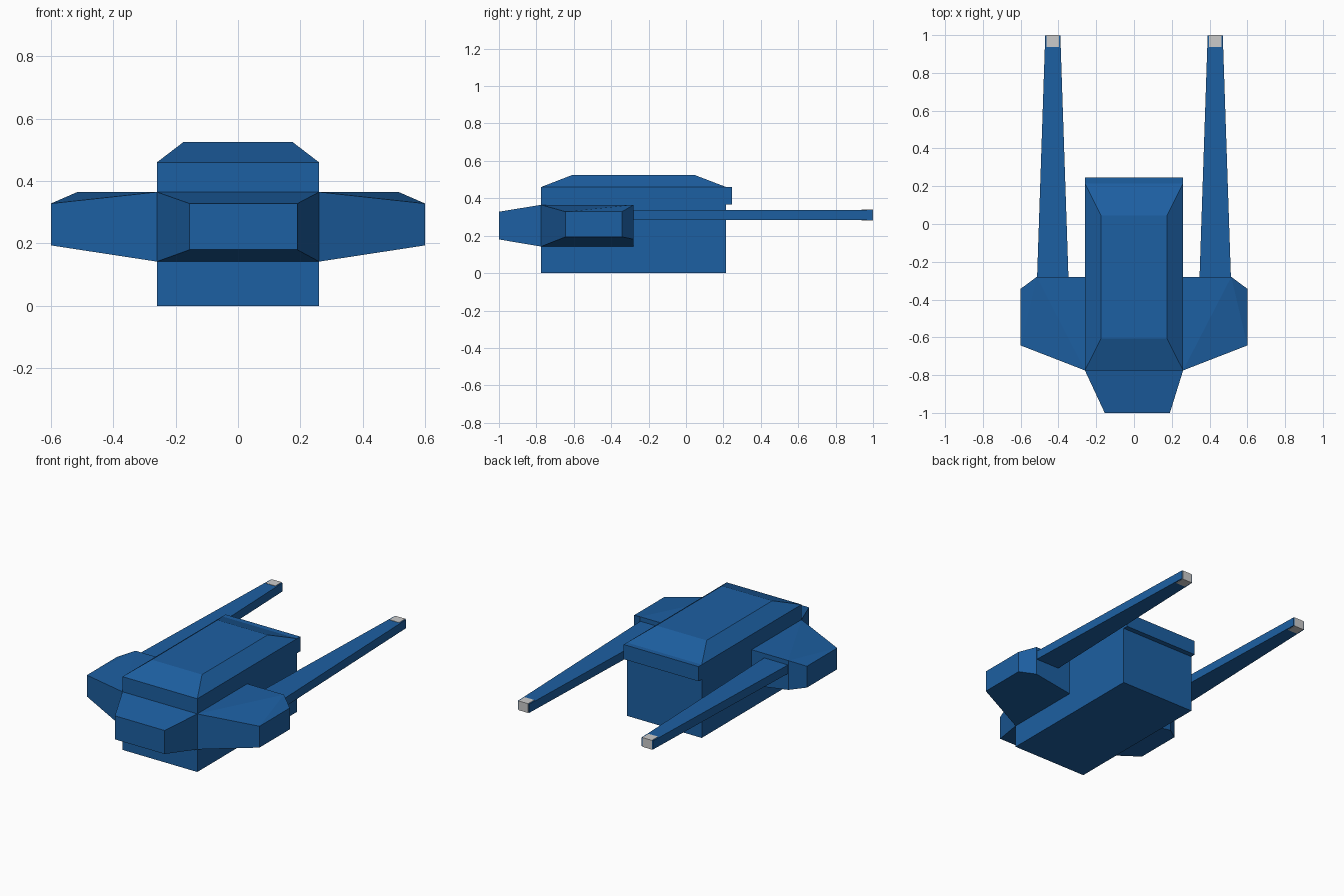
import bpy, bmesh, math

if "Cube" in bpy.data.objects:
    bpy.data.objects.remove(bpy.data.objects["Cube"])

blue = bpy.data.materials.new("blue_paint")
blue.diffuse_color = (0.012, 0.115, 0.36, 1)
blue.use_nodes = True
blue.node_tree.nodes["Principled BSDF"].inputs["Base Color"].default_value = blue.diffuse_color


def solid(name, points, mat=blue):
    """Flat-faced convex solid spanning the given corner points."""
    bm = bmesh.new()
    for p in points:
        bm.verts.new(p)
    bmesh.ops.convex_hull(bm, input=bm.verts[:])
    bmesh.ops.dissolve_limit(bm, angle_limit=math.radians(0.5),
                             verts=bm.verts[:], edges=bm.edges[:])
    bmesh.ops.recalc_face_normals(bm, faces=bm.faces[:])
    mesh = bpy.data.meshes.new(name)
    bm.to_mesh(mesh)
    bm.free()
    if mat:
        mesh.materials.append(mat)
    ob = bpy.data.objects.new(name, mesh)
    bpy.context.collection.objects.link(ob)
    return ob


def rect_z(x, y0, y1, z):
    return [(sx * x, y, z) for sx in (-1, 1) for y in (y0, y1)]


def rect_y(x0, x1, y, z0, z1):
    return [(x, y, z) for x in (x0, x1) for z in (z0, z1)]


# Main hull with bevelled roof
solid("hull", rect_z(0.26, -0.775, 0.215, 0) + rect_z(0.26, -0.775, 0.215, 0.46)
      + rect_z(0.175, -0.607, 0.045, 0.525))

# Overhanging rear lip
solid("rear_lip", rect_y(-0.26, 0.26, 0.215, 0.368, 0.46)
      + rect_y(-0.26, 0.26, 0.247, 0.368, 0.46))

# Tapered nose, slightly offset sideways
solid("nose", rect_y(-0.26, 0.26, -0.775, 0.142, 0.365)
      + rect_y(-0.155, 0.19, -1.0, 0.18, 0.328))

for side, s in (("left", -1), ("right", 1)):
    # Side pod with chamfered rear outer corner
    outline = [(0.26, -0.775, 0.142, 0.365), (0.26, -0.28, 0.142, 0.365),
               (0.515, -0.28, 0.181, 0.365), (0.6, -0.343, 0.194, 0.328),
               (0.6, -0.643, 0.194, 0.328)]
    solid(side + "_pod", [(s * x, y, z) for x, y, lo, hi in outline for z in (lo, hi)])

    # Long tapered boom
    solid(side + "_boom", rect_y(s * 0.347, s * 0.513, -0.28, 0.283, 0.337)
          + rect_y(s * 0.39, s * 0.47, 0.998, 0.283, 0.337))

    # Grey tip insert
    solid(side + "_boom_tip", rect_y(s * 0.397, s * 0.463, 0.938, 0.281, 0.339)
          + rect_y(s * 0.397, s * 0.463, 1.0, 0.281, 0.339), None)
